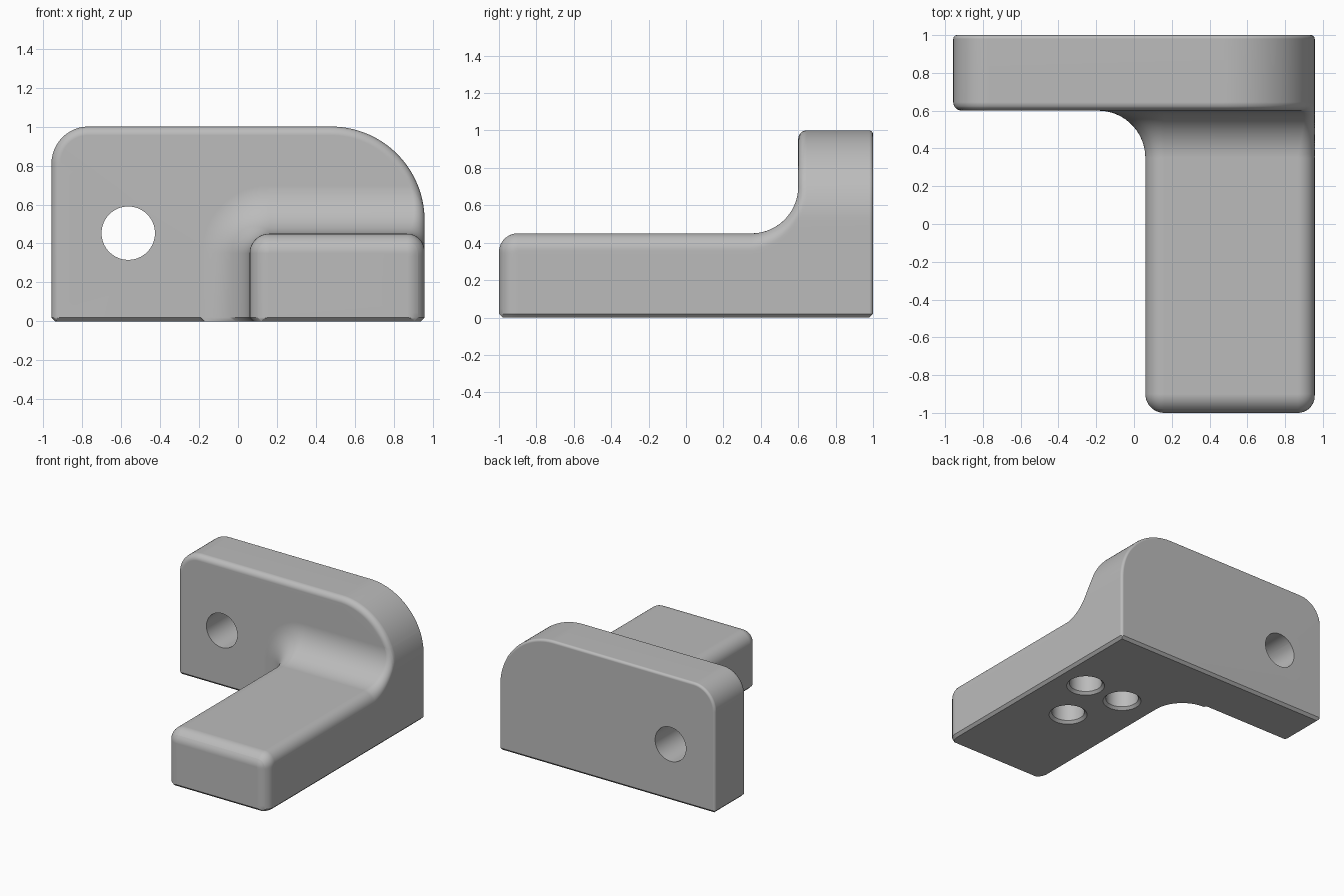
import bpy, bmesh
from math import sin, cos, asin, pi, hypot, sqrt

cube = bpy.data.objects.get("Cube")
if cube:
    bpy.data.objects.remove(cube, do_unlink=True)

# Main dimensions
SIDE = 0.957                               # half width of the plate
ARM_X, ARM_TOP, ARM_R = 0.06, 0.45, 0.1    # arm left wall, top, edge radius
FILLET = 0.25                              # blend from arm to plate
BLEND_Y = 0.6 - FILLET                     # where the blend begins
BLEND_TOP = ARM_TOP + FILLET
BIG_R, SMALL_R = 0.48, 0.19                # plate corner radii
EDGE, BACK, CH = 0.045, 0.02, 0.02         # plate edge rounds, bottom chamfer
LEFT_N, UPPER_N, LOWER_N = 12, 24, 28


def rounding(s, r):
    """Inset of a quarter round at depth s behind the edge."""
    s = min(max(s, 0), r)
    return r - sqrt(max(0, r * r - (r - s) ** 2))


def side_depth(y, z):
    """Distance of a side point behind the L-shaped side profile."""
    if y < ARM_R - 1:
        return ARM_R - hypot(ARM_R - 1 - y, max(0, z - ARM_TOP + ARM_R))
    if y < BLEND_Y:
        return ARM_TOP - z
    if z < BLEND_TOP:
        return hypot(y - BLEND_Y, z - BLEND_TOP) - FILLET
    return y - 0.6


def outline(u):
    """Right-hand outline by length from the bottom: point and normal."""
    straight = 1 - BIG_R - CH
    if u < straight:
        return SIDE, CH + u, 1, 0
    a = (u - straight) / BIG_R
    return SIDE - BIG_R + BIG_R * cos(a), 1 - BIG_R + BIG_R * sin(a), cos(a), sin(a)


def length_at(z):
    if z < 1 - BIG_R:
        return z - CH
    return 1 - BIG_R - CH + BIG_R * asin((z - 1 + BIG_R) / BIG_R)


BLEND_U = length_at(BLEND_TOP)
FULL_U = 1 - BIG_R - CH + BIG_R * pi / 2


def section(y, left, top, radius, plate):
    """Closed cross-section of the bracket at one y."""
    end = max(0, CH - (y + 1), CH - (1 - y))
    left_end = max(end, CH - (y - 0.6)) if plate else end
    round_r = ARM_R - 0.01 + (EDGE - ARM_R + 0.01) * min(1, max(0, (y - BLEND_Y) / FILLET))
    back = rounding(1 - y, BACK)

    def right_point(u):
        x, z, nx, nz = outline(u)
        d = max(back, rounding(side_depth(y, z), round_r))
        lift = min(1, max(0, (u - BLEND_U) / 0.15))
        return x - d * nx, z - d * nz * lift

    # bottom edge and left wall
    if plate:
        wall = ARM_X - FILLET
        pts = [(wall + CH, end), (wall, left_end), (left + CH - left_end, left_end)]
    else:
        pts = [(left + CH - end, end), (left, CH), (left, CH)]
    pts.append((left, CH))
    # top left corner
    for i in range(LEFT_N + 1):
        a = pi / 2 * i / LEFT_N
        pts.append((left + radius - radius * cos(a), top - radius + radius * sin(a)))
    # right side, upper then lower
    top_u = BLEND_U if plate else length_at(top)
    for i in range(UPPER_N):
        u = FULL_U + (top_u - FULL_U) * i / UPPER_N if plate else top_u
        pts.append(right_point(u))
    for i in range(LOWER_N + 1):
        pts.append(right_point(top_u * (1 - (i / LOWER_N) ** 2)))
    pts.append((pts[-1][0] - CH + end, end))
    return [(x, y, z) for x, z in pts]


def plate_section(y):
    d = max(rounding(y - 0.6, EDGE), rounding(1 - y, BACK))
    return section(y, -SIDE + d, 1 - d, SMALL_R - d, True)


# Sections: rounded arm front, arm, blend, plate
sections = []
for t in sorted([ARM_R * (1 - cos(pi / 2 * i / 10)) for i in range(11)] + [CH]):
    e = rounding(t, ARM_R)
    sections.append(section(t - 1, ARM_X + e, ARM_TOP - e, ARM_R - e, False))
for i in range(19):
    a = pi / 2 * i / 18
    d = FILLET * (1 - cos(a))
    sections.append(section(BLEND_Y + FILLET * sin(a), ARM_X - d, ARM_TOP + d, ARM_R + d, False))
for t in sorted([EDGE * (1 - cos(pi / 2 * i / 7)) for i in range(8)] + [CH]):
    sections.append(plate_section(0.6 + t))
for i in range(6):
    sections.append(plate_section(1 - BACK + BACK * sin(pi / 2 * i / 5)))


def loft(name, rings):
    """Skin closed rings of equal length and cap both ends."""
    bm = bmesh.new()
    loops = [[bm.verts.new(p) for p in ring] for ring in rings]
    n = len(loops[0])
    for a, b in zip(loops, loops[1:]):
        for i in range(n):
            j = (i + 1) % n
            bm.faces.new((a[i], a[j], b[j], b[i]))
    bm.faces.new(loops[0])
    bm.faces.new(loops[-1])
    bmesh.ops.remove_doubles(bm, verts=bm.verts[:], dist=0.00005)
    bmesh.ops.recalc_face_normals(bm, faces=bm.faces[:])
    mesh = bpy.data.meshes.new(name)
    bm.to_mesh(mesh)
    bm.free()
    obj = bpy.data.objects.new(name, mesh)
    bpy.context.collection.objects.link(obj)
    return obj


def round_cutter(name, profile, place):
    """Turned cutter from (height, radius) pairs, placed by a mapping."""
    return loft(name, [[place(r * cos(2 * pi * i / 64), r * sin(2 * pi * i / 64), h)
                        for i in range(64)] for h, r in profile])


bracket = loft("bracket", sections)

grey = bpy.data.materials.new("plain grey")
grey.use_nodes = True
grey.diffuse_color = (0.5, 0.5, 0.5, 1)
grey.node_tree.nodes["Principled BSDF"].inputs["Base Color"].default_value = (0.5, 0.5, 0.5, 1)
bracket.data.materials.append(grey)

# Through hole in the plate and three chamfered blind holes underneath
cutters = [round_cutter("plate_hole_cutter", [(0.5, 0.137), (1.1, 0.137)],
                        lambda a, b, h: (a - 0.563, h, b + 0.453))]
for cx, cy in ((0.7, 0.28), (0.35, 0.28), (0.525, -0.13)):
    cutters.append(round_cutter("socket_cutter", [(-0.02, 0.16), (0.02, 0.12), (0.3, 0.12)],
                                lambda a, b, h: (a + cx, b + cy, h)))

bpy.context.view_layer.objects.active = bracket
for obj in bpy.context.view_layer.objects:
    obj.select_set(obj == bracket)
for cutter in cutters:
    cutter.hide_render = True
    cut = bracket.modifiers.new("hole", 'BOOLEAN')
    cut.operation = 'DIFFERENCE'
    cut.solver = 'EXACT'
    cut.object = cutter
    bpy.ops.object.modifier_apply(modifier=cut.name)
    bpy.data.objects.remove(cutter, do_unlink=True)

# Smooth rounds with crisp chamfers
bpy.ops.object.shade_smooth_by_angle(angle=pi / 6)
weighted = bracket.modifiers.new("even_shading", 'WEIGHTED_NORMAL')
weighted.keep_sharp = True
